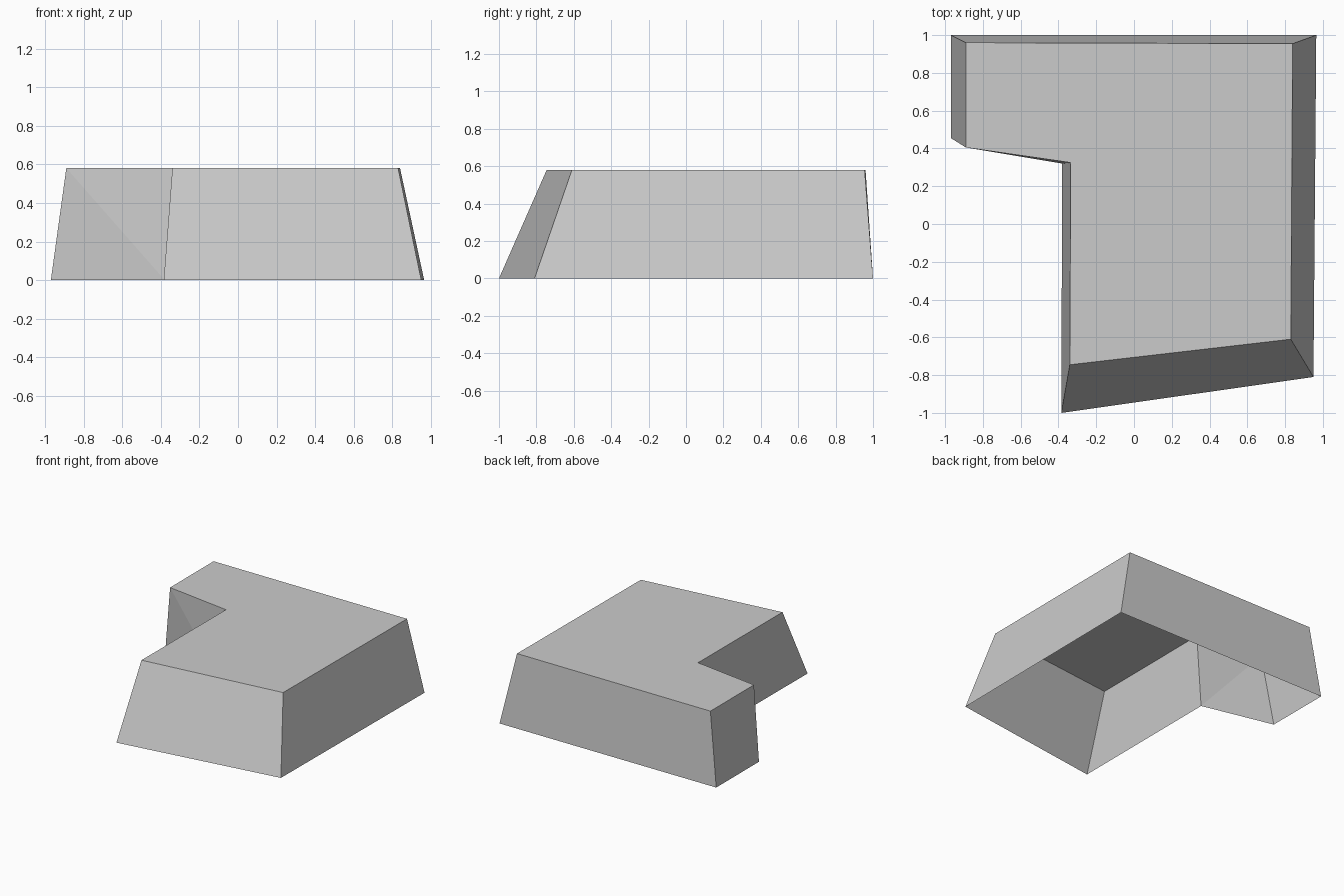
import bpy
import bmesh

cube = bpy.data.objects.get("Cube")
if cube:
    bpy.data.objects.remove(cube, do_unlink=True)

# One plain grey
grey = bpy.data.materials.new("light_grey")
grey.use_nodes = True
colour = (0.6, 0.6, 0.6, 1)
grey.diffuse_color = colour
grey.node_tree.nodes["Principled BSDF"].inputs["Base Color"].default_value = colour

HEIGHT = 0.58
# Matching outlines, counter-clockwise from the back left corner
base_outline = [(0.965, 1), (-0.97, 1), (-0.97, 0.455),
                (-0.38, 0.32), (-0.385, -1), (0.95, -0.81)]
roof_outline = [(0.84, 0.955), (-0.89, 0.96), (-0.89, 0.405),
                (-0.335, 0.325), (-0.34, -0.745), (0.83, -0.61)]
NOTCH_WALL = 2

bm = bmesh.new()
base = [bm.verts.new((x, y, 0)) for x, y in base_outline]
roof = [bm.verts.new((x, y, HEIGHT)) for x, y in roof_outline]

# Flat roof, open underneath
bm.faces.new(roof)

# Sloping walls; the twisted notch wall is split along its diagonal
for i in range(len(base)):
    j = (i + 1) % len(base)
    if i == NOTCH_WALL:
        bm.faces.new((base[i], base[j], roof[i]))
        bm.faces.new((base[j], roof[j], roof[i]))
    else:
        bm.faces.new((base[i], base[j], roof[j], roof[i]))

mesh = bpy.data.meshes.new("building_shell")
bm.to_mesh(mesh)
bm.free()
mesh.materials.append(grey)
shell = bpy.data.objects.new("building_shell", mesh)
bpy.context.collection.objects.link(shell)
